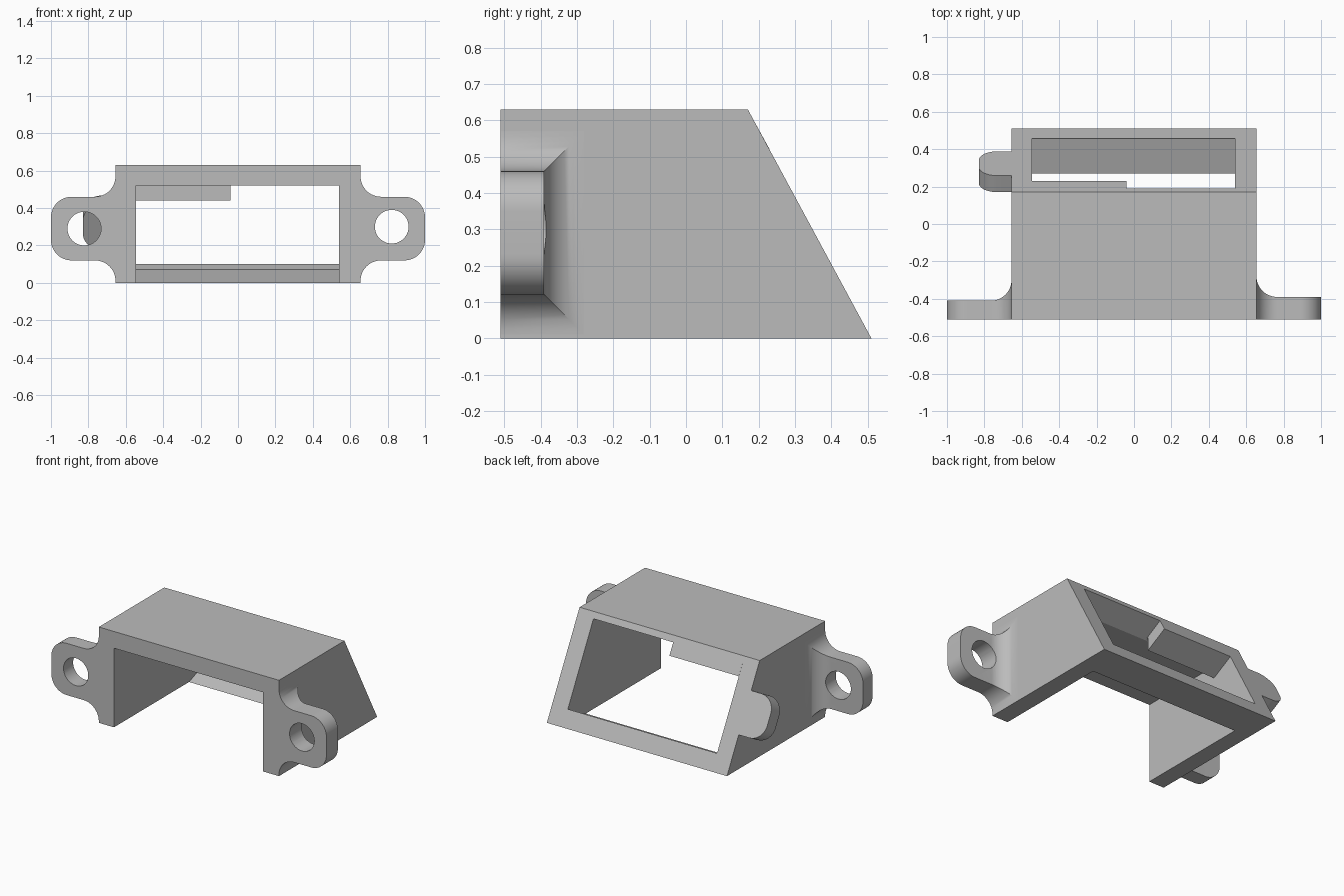
import bpy, bmesh, math
from mathutils import Vector

cube = bpy.data.objects.get("Cube")
if cube:
    bpy.data.objects.remove(cube, do_unlink=True)

grey = bpy.data.materials.new("light_grey")
grey.use_nodes = True
grey.diffuse_color = (0.5, 0.5, 0.5, 1)
grey.node_tree.nodes["Principled BSDF"].inputs["Base Color"].default_value = (0.5, 0.5, 0.5, 1)


def loft(name, rings):
    """Closed solid through rings of equal point count."""
    bm = bmesh.new()
    loops = [[bm.verts.new(p) for p in ring] for ring in rings]
    for a, b in zip(loops, loops[1:]):
        for i in range(len(a)):
            j = (i + 1) % len(a)
            bm.faces.new((a[i], a[j], b[j], b[i]))
    bm.faces.new(loops[0])
    bm.faces.new(loops[-1])
    bmesh.ops.recalc_face_normals(bm, faces=bm.faces)
    mesh = bpy.data.meshes.new(name)
    bm.to_mesh(mesh)
    bm.free()
    mesh.materials.append(grey)
    obj = bpy.data.objects.new(name, mesh)
    bpy.context.collection.objects.link(obj)
    return obj


def side_prism(name, profile, x0, x1):
    """Extrude a (y, z) profile along x."""
    return loft(name, [[(x, y, z) for y, z in profile] for x in (x0, x1)])


def select(obj):
    bpy.ops.object.select_all(action='DESELECT')
    obj.select_set(True)
    bpy.context.view_layer.objects.active = obj


def cut(obj, cutter):
    cutter.hide_render = True
    mod = obj.modifiers.new("cut", 'BOOLEAN')
    mod.operation = 'DIFFERENCE'
    mod.solver = 'EXACT'
    mod.object = cutter
    select(obj)
    bpy.ops.object.modifier_apply(modifier=mod.name)
    bpy.data.objects.remove(cutter, do_unlink=True)


def smooth(obj):
    select(obj)
    bpy.ops.object.shade_smooth_by_angle(angle=math.radians(30))


# Housing: wedge-backed box, hollow and open at front, bottom and sloped back
housing = side_prism("housing", [(-0.51, 0), (0.51, 0), (0.17, 0.63), (-0.51, 0.63)], -0.655, 0.655)
hollow = side_prism("hollow_cutter", [
    (-0.6, -0.1), (-0.6, 0.52), (0.055, 0.52), (0.4, 0.706), (0.7, 0.706),
    (0.7, 0.1), (0.456, 0.1), (0.46, 0.07), (0.27, 0), (0.27, -0.1)], -0.545, 0.54)
cut(housing, hollow)

# Stop block under the upper rim of the sloped opening
side_prism("stop_block", [(0.08, 0.53), (0.08, 0.44), (0.23, 0.52), (0.19, 0.593), (0.06, 0.523)], -0.545, -0.04)

# Mounting ears: rounded ends, flared into the side walls
R = 0.11
WALL = 0.655


def arc_gap(t):
    """Distance from a straight edge to a corner arc, t along the edge."""
    t = min(max(t, 0), R)
    return R - math.sqrt(R * R - (R - t) ** 2)


steps = [R * (1 - math.cos(math.pi / 2 * i / 12)) for i in range(13)]
stations = [WALL + t for t in steps] + [1 - t for t in reversed(steps)]
for name, side, back, hole_z in (("right_ear", -1, -0.41, 0.29), ("left_ear", 1, -0.39, 0.3)):
    rings = []
    for u in stations:
        flare = arc_gap(u - WALL)
        half = 0.17 + flare - arc_gap(1 - u)
        y = back + flare
        rings.append([(side * u, py, 0.29 + pz) for py, pz in
                      ((-0.51, -half), (y, -half), (y, half), (-0.51, half))])
    ear = loft(name, rings)
    circle = [2 * math.pi * i / 48 for i in range(48)]
    bore = loft("bore_cutter", [[(side * 0.822 + 0.09 * math.cos(a), y, hole_z + 0.09 * math.sin(a))
                                 for a in circle] for y in (-0.7, -0.2)])
    cut(ear, bore)
    smooth(ear)

# Rounded tab on the right wall, flush with the sloped back
slope = Vector((0, -0.34, 0.63)).normalized()
inward = Vector((0, -slope.z, slope.y))
outline = [(-0.65, 0.256)]
for centre, start in ((0.356, 270), (0.43, 180)):
    for i in range(13):
        a = math.radians(start - 90 * i / 12)
        outline.append((-0.73 + 0.1 * math.cos(a), centre + 0.1 * math.sin(a)))
outline.append((-0.65, 0.53))
tab = loft("side_tab", [[Vector((x, 0.51, 0)) + slope * s + inward * d for x, s in outline]
                        for d in (0, 0.1)])
smooth(tab)
